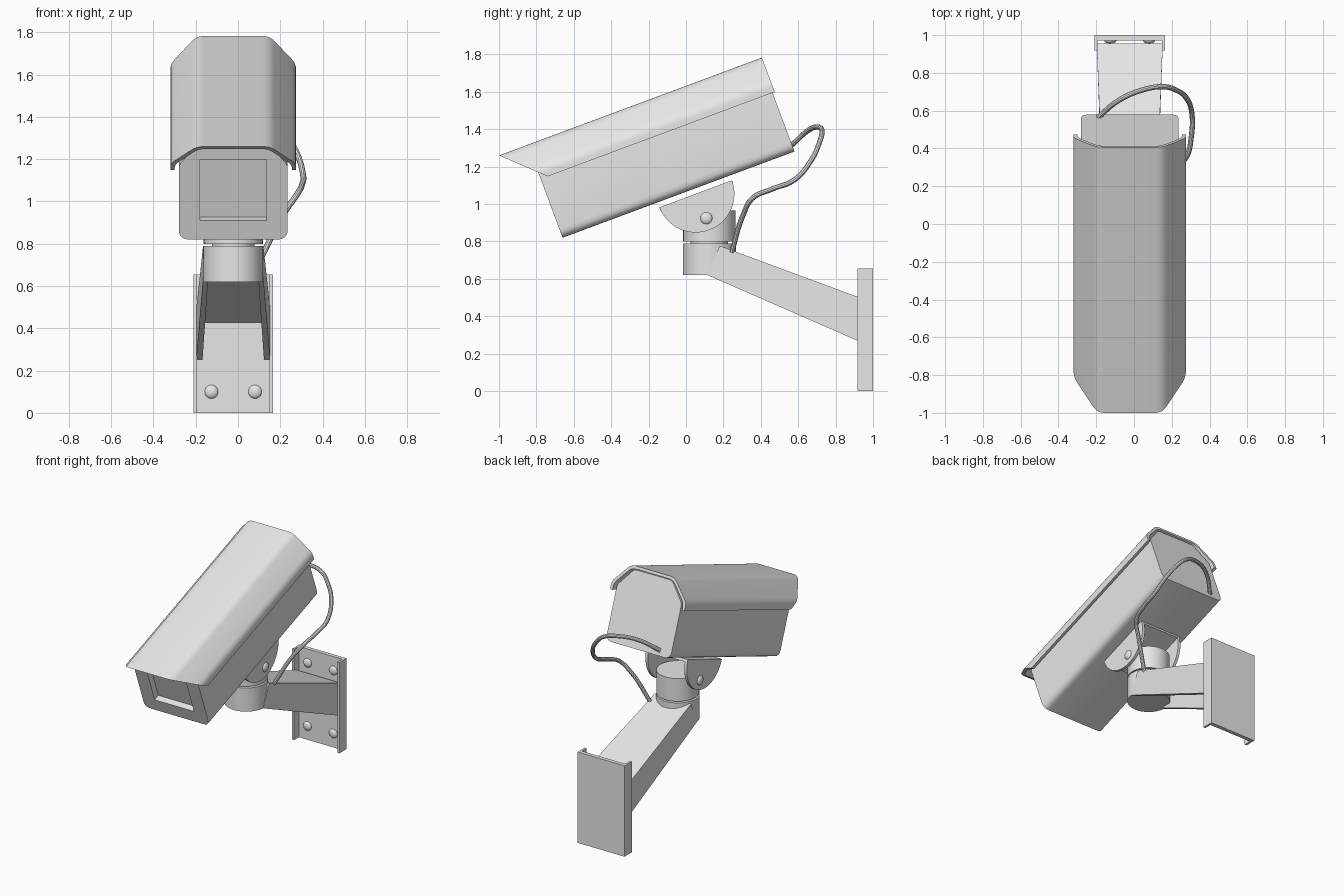
import bpy, bmesh, math
from mathutils import Vector

old = bpy.data.objects.get("Cube")
if old:
    bpy.data.objects.remove(old, do_unlink=True)

grey = bpy.data.materials.new("painted_grey")
grey.use_nodes = True
grey.diffuse_color = (0.8, 0.8, 0.8, 1)
grey.node_tree.nodes["Principled BSDF"].inputs["Base Color"].default_value = (0.8, 0.8, 0.8, 1)

CX = -0.0225                      # symmetry plane of everything but the cable
TILT = math.atan(0.372)           # upward slope of the housing
AXIS = Vector((0, math.cos(TILT), math.sin(TILT)))
UP = Vector((0, -math.sin(TILT), math.cos(TILT)))
CORNER = Vector((CX, -0.66, 0.82))  # lower front edge of the housing


def tilted(x, u, v):
    """Point in the housing frame: x across, u along, v up."""
    return CORNER + Vector((x, 0, 0)) + AXIS * u + UP * v


def finish(obj):
    obj.data.materials.clear()
    obj.data.materials.append(grey)
    bpy.ops.object.select_all(action="DESELECT")
    obj.select_set(True)
    bpy.context.view_layer.objects.active = obj
    bpy.ops.object.shade_smooth_by_angle(angle=math.radians(32))
    return obj


def prism(name, profile, start, end):
    """Loft one closed profile between two placement functions."""
    bm = bmesh.new()
    a = [bm.verts.new(start(*p)) for p in profile]
    b = [bm.verts.new(end(*p)) for p in profile]
    bm.faces.new(a)
    bm.faces.new(b)
    for i in range(len(a)):
        j = (i + 1) % len(a)
        bm.faces.new((a[i], a[j], b[j], b[i]))
    bmesh.ops.recalc_face_normals(bm, faces=bm.faces)
    mesh = bpy.data.meshes.new(name)
    bm.to_mesh(mesh)
    bm.free()
    obj = bpy.data.objects.new(name, mesh)
    bpy.context.collection.objects.link(obj)
    return finish(obj)


def rounded(points, steps=5):
    """Round the corners of a polyline of (x, y, radius)."""
    out = []
    for i, (x, y, r) in enumerate(points):
        p = Vector((x, y))
        if r == 0:
            out.append(p)
            continue
        q = Vector(points[i - 1][:2])
        n = Vector(points[(i + 1) % len(points)][:2])
        a = p + (q - p).normalized() * r
        b = p + (n - p).normalized() * r
        for k in range(steps + 1):
            t = k / steps
            out.append(a * (1 - t) ** 2 + p * 2 * t * (1 - t) + b * t * t)
    return out


def mirrored(half):
    return half + [(-x, y, r) for x, y, r in reversed(half)]


def rect(w, low, high):
    return [(-w, low), (w, low), (w, high), (-w, high)]


def cylinder(name, radius, low, high, y):
    bpy.ops.mesh.primitive_cylinder_add(vertices=48, radius=radius, depth=high - low,
                                        location=(CX, y, (low + high) / 2))
    obj = bpy.context.object
    obj.name = name
    return finish(obj)


def dome(name, location, scale):
    bpy.ops.mesh.primitive_uv_sphere_add(segments=24, ring_count=12, radius=1, location=location)
    obj = bpy.context.object
    obj.name = name
    obj.scale = scale
    return finish(obj)


# Housing with a recessed front window
body = rounded(mirrored([(0.2575, 0, 0.05), (0.2575, 0.375, 0.02), (0.15, 0.505, 0.02)]))
housing = prism("housing", body, lambda x, v: tilted(x, 0, v), lambda x, v: tilted(x, 1.323, v))
cutter = prism("window_cutter", rect(0.157, 0.096, 0.405),
               lambda x, v: tilted(x, -0.1, v), lambda x, v: tilted(x, 0.045, v))
cutter.hide_render = True
cut = housing.modifiers.new("window", "BOOLEAN")
cut.operation = "DIFFERENCE"
cut.solver = "EXACT"
cut.object = cutter
bpy.context.view_layer.objects.active = housing
bpy.ops.object.modifier_apply(modifier=cut.name)
bpy.data.objects.remove(cutter, do_unlink=True)
finish(housing)

# Sun hood: bent sheet with a raked front edge
outer = rounded(mirrored([(0.2975, 0.335, 0), (0.2975, 0.39, 0.03), (0.172, 0.531, 0.035)]))
inner = rounded(mirrored([(0.2775, 0.335, 0), (0.2775, 0.381, 0.03), (0.164, 0.511, 0.035)]))
prism("sun_hood", outer + inner[::-1],
      lambda x, v: tilted(x, -0.165 + (0.531 - v) * 1.046, v),
      lambda x, v: tilted(x, 1.335, v))

# Tilting bracket: two half-round ears joined by a top plate
ear = [(0.749 + 0.207 * math.cos(math.pi * k / 32), -0.028 - 0.207 * math.sin(math.pi * k / 32))
       for k in range(33)]
for side, s in (("left", 1), ("right", -1)):
    prism(side + "_bracket_ear", ear,
          lambda u, v: tilted(s * 0.145, u, v), lambda u, v: tilted(s * 0.165, u, v))
    dome(side + "_pivot_bolt", tilted(s * 0.165, 0.757, -0.17), (0.016, 0.032, 0.032))
prism("bracket_top", rect(0.15, -0.048, -0.028),
      lambda x, v: tilted(x, 0.542, v), lambda x, v: tilted(x, 0.956, v))

# Swivel post
cylinder("post_base", 0.142, 0.62, 0.79, 0.125)
cylinder("post_neck", 0.1, 0.78, 0.81, 0.125)
cylinder("post_head", 0.14, 0.8, 0.965, 0.125)

# Arm: tapered channel open underneath
channel = [(-1, 0), (-1, 1), (1, 1), (1, 0), (0.83, 0), (0.83, 0.74), (-0.83, 0.74), (-0.83, 0)]
prism("arm", channel,
      lambda s, t: Vector((CX + s * 0.144, 0.115 + t * 0.065, 0.62 + t * 0.157)),
      lambda s, t: Vector((CX + s * 0.175, 0.955, 0.253 + t * 0.237)))

# Wall plate with side flanges
plate = [(-0.1875, 1), (0.1875, 1), (0.1875, 0.918), (0.172, 0.918),
         (0.172, 0.972), (-0.172, 0.972), (-0.172, 0.918), (-0.1875, 0.918)]
prism("wall_plate", plate,
      lambda x, y: Vector((CX + x, y, 0)), lambda x, y: Vector((CX + x, y, 0.655)))
for z, row in ((0.1, "lower"), (0.555, "upper")):
    for s, side in ((1, "left"), (-1, "right")):
        dome(f"{row}_{side}_wall_bolt", (CX + s * 0.103, 0.972, z), (0.032, 0.018, 0.032))

# Cable looping from the back of the housing to the arm
path = [(-0.19, 0.565, 1.315), (-0.08, 0.655, 1.395), (0.03, 0.705, 1.412), (0.15, 0.727, 1.385),
        (0.22, 0.71, 1.32), (0.275, 0.67, 1.235), (0.307, 0.58, 1.13), (0.303, 0.46, 1.08),
        (0.28, 0.36, 1.035), (0.215, 0.305, 0.94), (0.115, 0.245, 0.745)]
curve = bpy.data.curves.new("cable", "CURVE")
curve.dimensions = "3D"
curve.bevel_depth = 0.014
curve.bevel_resolution = 3
curve.use_fill_caps = True
spline = curve.splines.new("BEZIER")
spline.bezier_points.add(len(path) - 1)
for point, co in zip(spline.bezier_points, path):
    point.co = co
    point.handle_left_type = point.handle_right_type = "AUTO"
cable = bpy.data.objects.new("cable", curve)
bpy.context.collection.objects.link(cable)
bpy.ops.object.select_all(action="DESELECT")
cable.select_set(True)
bpy.context.view_layer.objects.active = cable
bpy.ops.object.convert(target="MESH")
finish(bpy.context.object)
